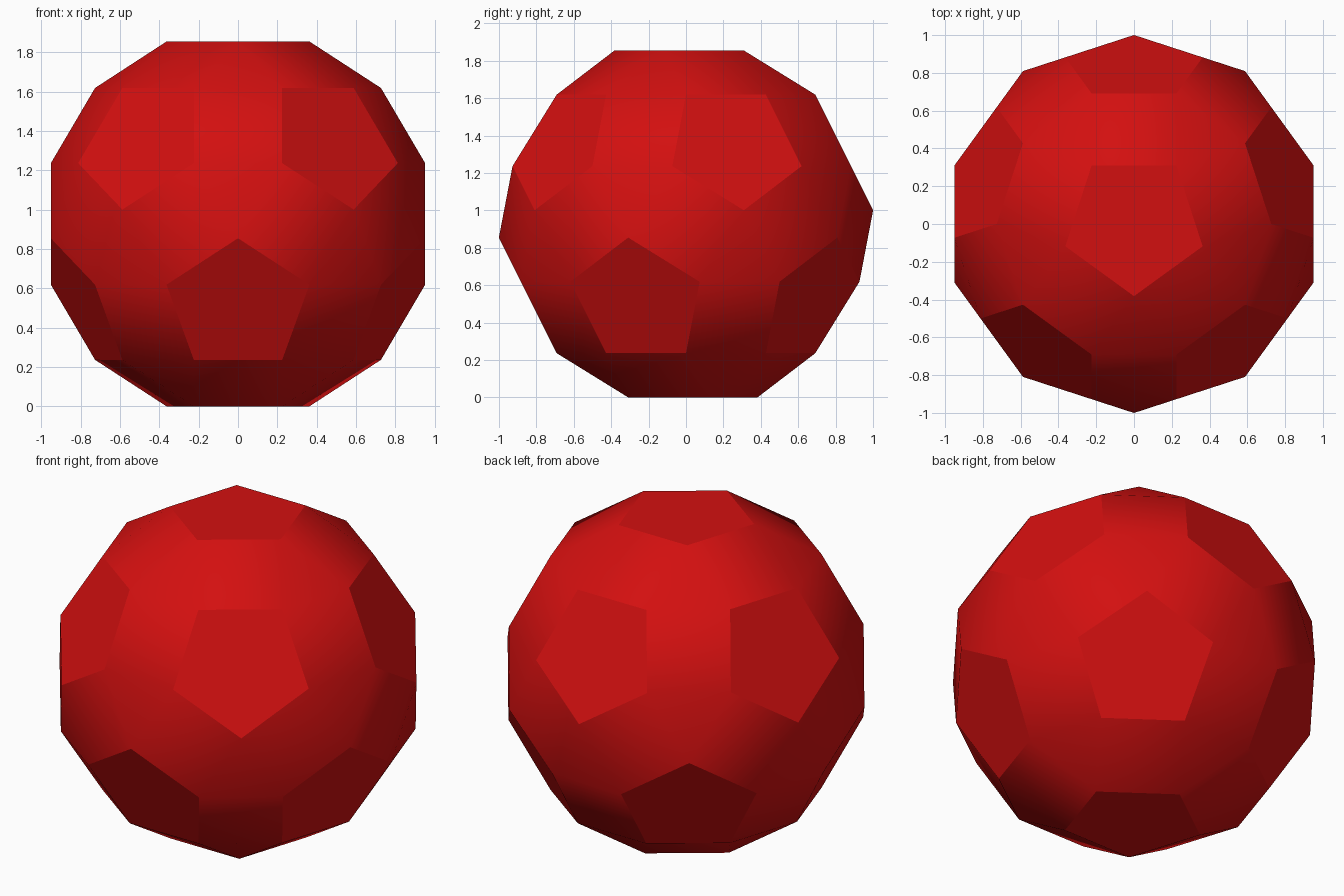
import bpy, bmesh
from math import sin, pi, radians, sqrt, atan
from mathutils import Matrix, Vector

cube = bpy.data.objects.get("Cube")
if cube:
    bpy.data.objects.remove(cube, do_unlink=True)

EDGE = 0.4492                      # length of every edge
RADIUS = EDGE / (2 * sin(pi / 5))  # pentagon corner radius
HEIGHT = EDGE * 2.0646             # centre to pentagon face
TILT = atan(2)                     # angle between neighbouring pentagons

# Red material
red = bpy.data.materials.new("red")
red.use_nodes = True
colour = (0.65, 0.005, 0.005, 1)
red.diffuse_color = colour
red.node_tree.nodes["Principled BSDF"].inputs["Base Color"].default_value = colour

# Top pentagon, pointing to the front
pentagon = [Matrix.Rotation(radians(72 * k), 3, 'Z') @ Vector((0, -RADIUS, HEIGHT))
            for k in range(5)]

# Pentagon placements: the top one and the ring below it
turns = [Matrix.Identity(3)]
for k in range(5):
    turns.append(Matrix.Rotation(radians(72 * k), 3, 'Z')
                 @ Matrix.Rotation(-TILT, 3, 'X') @ Matrix.Rotation(pi, 3, 'Z'))

# Corners of the upper half and their opposites, wrapped in a hull of
# pentagons, squares and triangles
bm = bmesh.new()
for turn in turns:
    for corner in pentagon:
        for side in (1, -1):
            bm.verts.new(side * (turn @ corner) + Vector((0, 0, HEIGHT)))
bmesh.ops.convex_hull(bm, input=bm.verts[:])
bmesh.ops.dissolve_limit(bm, angle_limit=radians(3), verts=bm.verts[:], edges=bm.edges[:])
bmesh.ops.recalc_face_normals(bm, faces=bm.faces[:])

mesh = bpy.data.meshes.new("faceted_ball")
bm.to_mesh(mesh)
bm.free()
mesh.materials.append(red)
ball = bpy.data.objects.new("faceted_ball", mesh)
bpy.context.collection.objects.link(ball)

# Smooth squares into triangles, keep the pentagons crisp
bpy.ops.object.select_all(action='DESELECT')
ball.select_set(True)
bpy.context.view_layer.objects.active = ball
bpy.ops.object.shade_smooth_by_angle(angle=radians(30))
